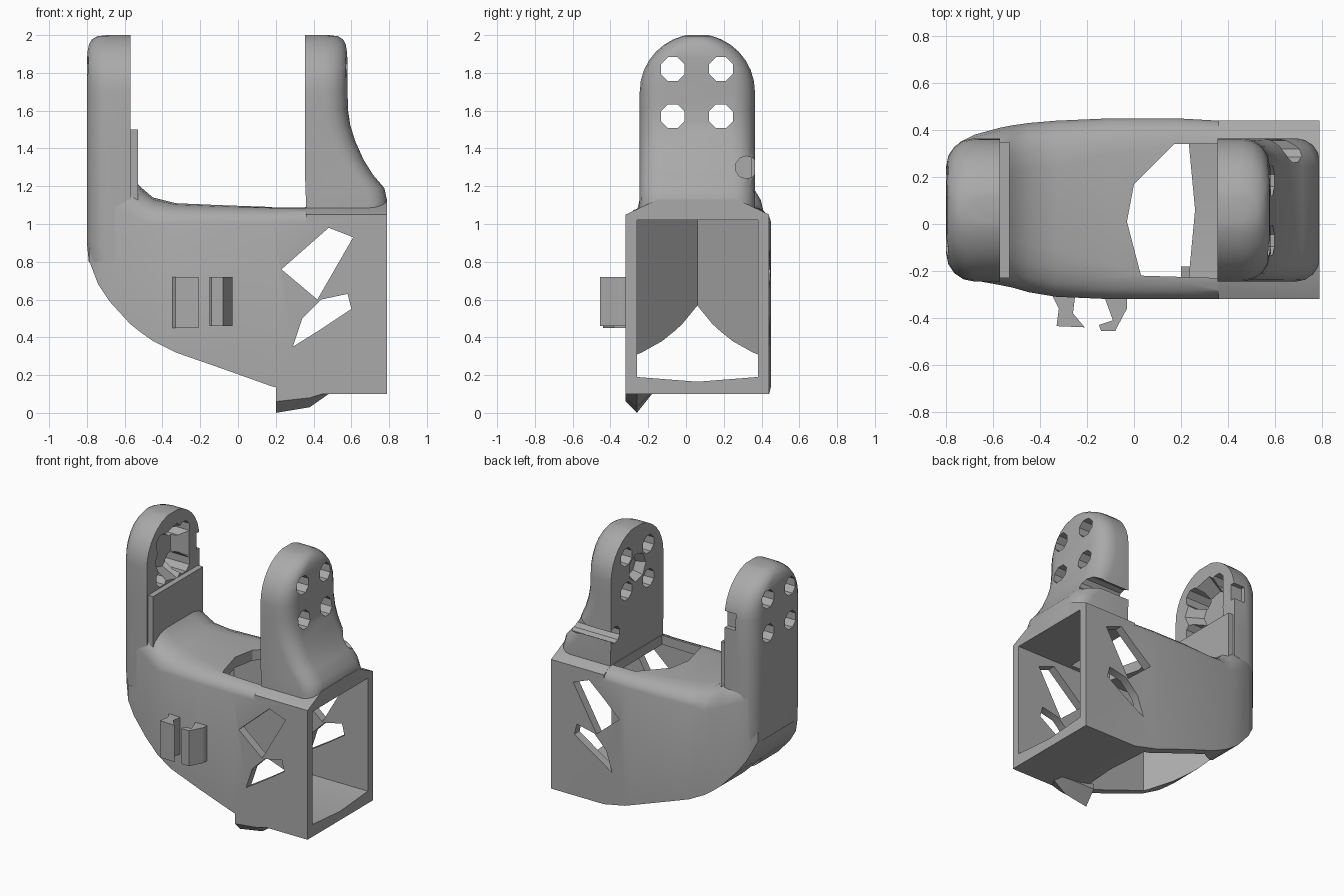
import bpy, bmesh
from math import sin, cos, pi, sqrt
from mathutils import Matrix, Vector

if "Cube" in bpy.data.objects:
    bpy.data.objects.remove(bpy.data.objects["Cube"])

grey = bpy.data.materials.new("matte_grey")
grey.use_nodes = True
grey.diffuse_color = (0.4, 0.4, 0.4, 1)
grey.node_tree.nodes["Principled BSDF"].inputs["Base Color"].default_value = (0.4, 0.4, 0.4, 1)
MID = 0.06   # centre plane of the bracket in y


def loft(name, rings):
    """Skin a closed solid through rings of equal length."""
    bm = bmesh.new()
    rows = [[bm.verts.new(p) for p in ring] for ring in rings]
    n = len(rows[0])
    for a, b in zip(rows, rows[1:]):
        for i in range(n):
            j = (i + 1) % n
            bm.faces.new((a[i], a[j], b[j], b[i]))
    bm.faces.new(rows[0])
    bm.faces.new(rows[-1])
    bmesh.ops.recalc_face_normals(bm, faces=bm.faces)
    mesh = bpy.data.meshes.new(name)
    bm.to_mesh(mesh)
    bm.free()
    mesh.materials.append(grey)
    obj = bpy.data.objects.new(name, mesh)
    bpy.context.collection.objects.link(obj)
    return obj


def prism(name, pts, axis, lo, hi):
    """Extrude a 2D outline along one axis."""
    def place(p, h):
        v = list(p)
        v.insert(axis, h)
        return v
    return loft(name, [[place(p, h) for p in pts] for h in (lo, hi)])


def disc(y, z, r, n):
    return [(y + r * cos(2 * pi * (i + 0.5) / n), z + r * sin(2 * pi * (i + 0.5) / n)) for i in range(n)]


def cut(obj, cutters):
    for c in cutters:
        c.hide_render = True
        m = obj.modifiers.new("cut", "BOOLEAN")
        m.operation, m.solver, m.object = "DIFFERENCE", "EXACT", c
        bpy.context.view_layer.objects.active = obj
        bpy.ops.object.modifier_apply(modifier=m.name)


def smooth(obj, angle=0.6):
    bpy.ops.object.select_all(action="DESELECT")
    obj.select_set(True)
    bpy.context.view_layer.objects.active = obj
    bpy.ops.object.shade_smooth_by_angle(angle=angle)


# Body sections: x, y0, y1, z0, crest, shoulder width, shoulder drop
def body_ring(x, y0, y1, z0, z1, c, d):
    arc = [(c * (1 - cos(t * pi / 8)), d * (1 - sin(t * pi / 8))) for t in range(5)]
    left = [(x, y0 + a, z1 - b) for a, b in arc]
    right = [(x, y1 - a, z1 - b) for a, b in reversed(arc)]
    return [(x, y0, z0)] + left + right + [(x, y1, z0)]


body = loft("body", [body_ring(*s) for s in (
    (-0.79, -0.17, 0.29, 0.81, 1.2, 0.1, 0.1),
    (-0.74, -0.22, 0.35, 0.68, 1.24, 0.12, 0.12),
    (-0.68, -0.24, 0.38, 0.59, 1.25, 0.14, 0.15),
    (-0.57, -0.26, 0.41, 0.47, 1.25, 0.18, 0.2),
    (-0.52, -0.27, 0.42, 0.43, 1.2, 0.2, 0.18),
    (-0.45, -0.29, 0.43, 0.38, 1.14, 0.2, 0.14),
    (-0.33, -0.31, 0.44, 0.32, 1.11, 0.2, 0.1),
    (-0.1, -0.32, 0.45, 0.24, 1.1, 0.15, 0.09),
    (0.18, -0.32, 0.45, 0.14, 1.09, 0.12, 0.08),
    (0.36, -0.32, 0.44, 0.1, 1.09, 0.12, 0.08))])

# Square socket end with a chamfered top
socket = loft("socket", [[(x, y, z) for y, z in (
    (-0.32, 0.1), (-0.32, 1.05), (-0.15, 1.13), (0.27, 1.13), (0.44, 1.05), (0.44, 0.1))] for x in (0.36, 0.79)])
body_union = body.modifiers.new("join", "BOOLEAN")
body_union.operation, body_union.solver, body_union.object = "UNION", "EXACT", socket
bpy.context.view_layer.objects.active = body
bpy.ops.object.modifier_apply(modifier="join")
bpy.data.objects.remove(socket)


# Arms: z, inner x, outer x, corner radius; the width follows a round top
def arm_ring(z, xi, xo, r, side):
    w = 0.305
    if z > 1.7:
        w = max(0.305 * sqrt(max(0, 1 - ((z - 1.7) / 0.305) ** 2)), 0.05)
    r = min(r, w * 0.9)
    arc = [(xo - r * (1 - cos(t * pi / 8)), w - r * (1 - sin(t * pi / 8))) for t in range(5)]
    pts = [(xi, -w)] + [(x, -y) for x, y in reversed(arc)] + arc + [(xi, w)]
    return [(side * x, MID + y, z) for x, y in pts]


def arm(name, side, low, xi, xo, tuck):
    top = [(1.7 + 0.3 * sin(t * pi / 16), t) for t in range(9)]
    rings = [arm_ring(*s, side) for s in low]
    for z, t in top:
        rings.append(arm_ring(z, xi, xo - tuck * (t / 8) ** 5, 0.12, side))
    return loft(name, rings)


right_side_arm = arm("flared_arm", 1, (
    (1.04, 0.36, 0.79, 0.1), (1.12, 0.36, 0.79, 0.1), (1.19, 0.357, 0.775, 0.12),
    (1.26, 0.355, 0.715, 0.12), (1.34, 0.355, 0.665, 0.12), (1.44, 0.355, 0.62, 0.12),
    (1.52, 0.355, 0.595, 0.12), (1.6, 0.355, 0.583, 0.12)), 0.355, 0.58, 0.1)
left_side_arm = arm("straight_arm", -1, (
    (0.8, 0.57, 0.79, 0.12), (0.9, 0.57, 0.8, 0.12), (1.4, 0.57, 0.8, 0.12)), 0.57, 0.8, 0.11)

# Hollow interior: pointed shaft open below, square bay open at the end
shaft = prism("shaft_cutter", [(-0.66, MID), (-0.3, -0.26), (0.23, -0.26), (0.26, MID), (0.23, 0.38), (-0.3, 0.38)],
              2, -0.1, 1.02)
bay = prism("bay_cutter", [(-0.26, 0.19), (MID, 0.165), (0.38, 0.19), (0.38, 1.02), (-0.26, 1.02)], 0, 0.1, 1)
hatch = prism("hatch_cutter", [(-0.03, 0.01), (0, 0.17), (0.17, 0.34), (0.355, 0.34), (0.355, -0.23), (0.03, -0.22)],
              2, 0.9, 1.3)
# Angular windows through both side walls
upper_window = prism("upper_window_cutter", [(0.48, 0.98), (0.61, 0.93), (0.42, 0.6), (0.23, 0.76)], 1, -1, 1)
lower_window = prism("lower_window_cutter", [
    (0.29, 0.35), (0.34, 0.5), (0.44, 0.6), (0.58, 0.63), (0.6, 0.55), (0.45, 0.45)], 1, -1, 1)

# Four screw holes through both arms
holes = [prism("hole_cutter", disc(y, z, 0.068, 8), 0, -1, 1) for y in (-0.07, 0.185) for z in (1.57, 1.82)]


# Tapered pocket sunk into the inner face of an arm
def pocket(x0, x1, r0, r1):
    return loft("pocket_cutter", [[(x, y, z) for y, z in disc(MID, 1.7, r, 7)] for x, r in ((x0, r0), (x1, r1))])


left_pocket = pocket(-0.55, -0.68, 0.22, 0.14)
right_pocket = pocket(0.34, 0.42, 0.11, 0.07)
# Notches in the rear edges
round_notch = prism("round_notch_cutter", disc(0.32, 1.3, 0.06, 10) , 0, 0.3, 0.9)
slot_notch = prism("slot_notch_cutter", [(0.32, 1.28), (0.5, 1.28), (0.5, 1.33), (0.32, 1.33)], 0, 0.3, 0.9)
edge_notch = prism("edge_notch_cutter", [(0.33, 1.62), (0.5, 1.62), (0.5, 1.74), (0.33, 1.74)], 0, -0.66, -0.5)

cut(body, [shaft, bay, hatch, upper_window, lower_window])
cut(left_side_arm, [shaft, left_pocket, edge_notch] + holes)
cut(right_side_arm, [right_pocket, round_notch, slot_notch] + holes)
for c in [shaft, bay, hatch, upper_window, lower_window, left_pocket, right_pocket,
          round_notch, slot_notch, edge_notch] + holes:
    bpy.data.objects.remove(c)
for part in (body, left_side_arm, right_side_arm):
    smooth(part)

# Thin gusset at the foot of the straight arm
prism("arm_gusset", [(-0.575, 1.5), (-0.53, 1.5), (-0.53, 1.05), (-0.575, 1.05)], 1, -0.23, 0.35)

# Pair of hooked clips on the front wall
prism("left_clip", [(-0.35, -0.3), (-0.32, -0.36), (-0.33, -0.435), (-0.21, -0.44), (-0.26, -0.38), (-0.25, -0.3)],
      2, 0.45, 0.72)
prism("right_clip", [(-0.13, -0.3), (-0.03, -0.3), (-0.03, -0.36), (-0.08, -0.455), (-0.14, -0.455), (-0.15, -0.43),
                     (-0.09, -0.41)], 2, 0.46, 0.72)

# Wedge tab under the front lower edge
loft("lower_tab", [
    [(0.2, -0.32, 0.14), (0.2, -0.32, 0.06), (0.38, -0.32, 0.08), (0.48, -0.32, 0.11)],
    [(0.2, -0.26, 0.14), (0.2, -0.26, 0), (0.38, -0.26, 0.03), (0.48, -0.26, 0.1)],
    [(0.2, -0.18, 0.14), (0.2, -0.18, 0.1), (0.38, -0.18, 0.1), (0.48, -0.18, 0.11)]])
